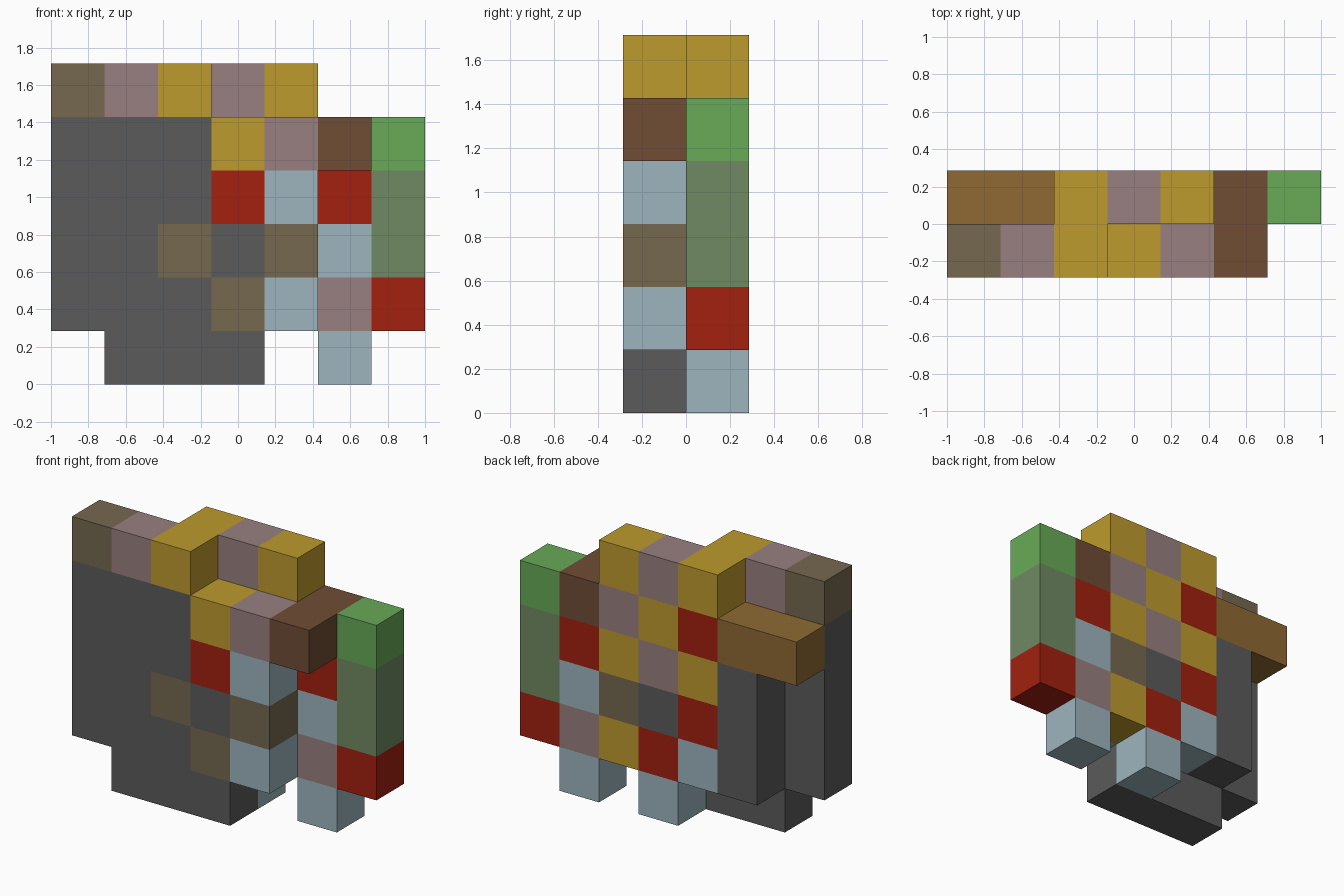
import bpy
import bmesh
from mathutils import Vector

if "Cube" in bpy.data.objects:
    bpy.data.objects.remove(bpy.data.objects["Cube"], do_unlink=True)

# Colour key: letter -> (name, display colour)
COLOURS = {
    "g": ("grey", (91, 91, 91)),
    "o": ("olive", (117, 104, 80)),
    "m": ("mauve", (152, 128, 128)),
    "y": ("yellow", (190, 155, 45)),
    "r": ("red", (163, 33, 16)),
    "b": ("pale_blue", (157, 181, 190)),
    "n": ("brown", (112, 77, 53)),
    "l": ("green", (104, 170, 87)),
    "s": ("sage", (111, 138, 99)),
    "c": ("ochre", (143, 106, 51)),
}

# Each layer is drawn left to right (-x to +x), top row first
FRONT = ["omy....",
         "gggymn.",
         "gggrb..",
         "ggogo..",
         "gggob..",
         ".ggg..."]
BACK = ["..ymy..",
        "ccrymnl",
        ".gymyrs",
        ".grgobs",
        ".gbrymr",
        "...b.b."]

SIZE = 2 / len(FRONT[0])
DIRECTIONS = [Vector(d) for d in ((1, 0, 0), (-1, 0, 0), (0, 1, 0),
                                  (0, -1, 0), (0, 0, 1), (0, 0, -1))]


def linear(value):
    c = value / 255
    return c / 12.92 if c <= 0.04045 else ((c + 0.055) / 1.055) ** 2.4


def make_material(name, rgb):
    mat = bpy.data.materials.new(name)
    mat.use_nodes = True
    colour = [linear(v) for v in rgb] + [1]
    mat.diffuse_color = colour
    mat.node_tree.nodes["Principled BSDF"].inputs["Base Color"].default_value = colour
    return mat


# Occupied cells: (column, depth, height) -> letter
cells = {}
for depth, layer in enumerate((FRONT, BACK)):
    for height, row in enumerate(reversed(layer)):
        for column, letter in enumerate(row):
            if letter != ".":
                cells[column, depth, height] = letter


def add_outer_faces(bm, cell):
    """Add the sides of one block that no other block covers."""
    centre = Vector(cell) + Vector((0.5, 0.5, 0.5))
    for normal in DIRECTIONS:
        if tuple(int(a + b) for a, b in zip(cell, normal)) in cells:
            continue
        u = Vector((normal.y, normal.z, normal.x))
        v = normal.cross(u)
        corners = [centre + (normal + u * a + v * b) / 2
                   for a, b in ((-1, -1), (1, -1), (1, 1), (-1, 1))]
        bm.faces.new([bm.verts.new(((p.x - 3.5) * SIZE, (p.y - 1) * SIZE, p.z * SIZE))
                      for p in corners])


# One object of blocks per colour
for letter, (name, rgb) in COLOURS.items():
    bm = bmesh.new()
    for cell, key in cells.items():
        if key == letter:
            add_outer_faces(bm, cell)
    bmesh.ops.remove_doubles(bm, verts=bm.verts, dist=0.001)
    mesh = bpy.data.meshes.new(name + "_blocks")
    bm.to_mesh(mesh)
    bm.free()
    mesh.materials.append(make_material(name, rgb))
    bpy.context.collection.objects.link(bpy.data.objects.new(name + "_blocks", mesh))
